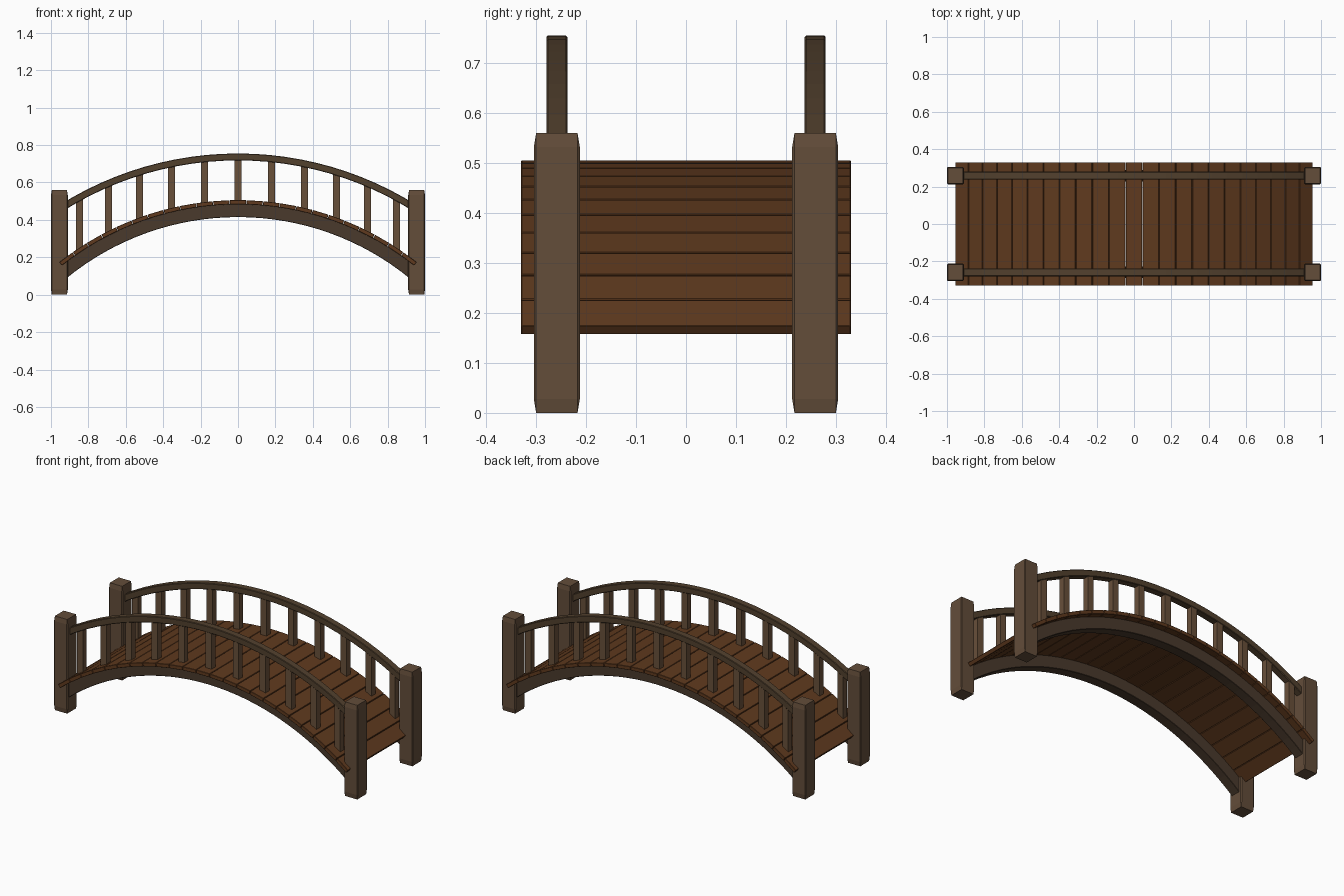
import bpy, bmesh
from math import sin, cos, radians

if "Cube" in bpy.data.objects:
    bpy.data.objects.remove(bpy.data.objects["Cube"])

CZ = -1.035            # height of the common arc centre
R_DECK = 1.54          # radius of walking surface
STEP = radians(3.335)  # angle from plank to plank
SIDE_Y = 0.2585        # posts, rails and beams line up here


def material(name, rgb):
    m = bpy.data.materials.new(name)
    m.diffuse_color = (*rgb, 1)
    m.use_nodes = True
    m.node_tree.nodes["Principled BSDF"].inputs["Base Color"].default_value = m.diffuse_color
    return m


POST = material("post_wood", (0.125, 0.074, 0.042))
RAIL = material("rail_wood", (0.085, 0.052, 0.027))
BEAM = material("beam_wood", (0.068, 0.042, 0.025))
BALUSTER = material("baluster_wood", (0.14, 0.08, 0.042))
DECK = material("deck_wood", (0.115, 0.042, 0.013))


def finish(name, bm, mat):
    bmesh.ops.recalc_face_normals(bm, faces=bm.faces[:])
    me = bpy.data.meshes.new(name)
    bm.to_mesh(me)
    bm.free()
    me.materials.append(mat)
    ob = bpy.data.objects.new(name, me)
    bpy.context.collection.objects.link(ob)
    return ob


def box(name, loc, size, mat, bevel=0.0, tilt=0.0, stretch=False):
    """Box; with stretch the chamfer is cut before scaling, so it follows the proportions."""
    bm = bmesh.new()
    bmesh.ops.create_cube(bm, size=1)
    if not stretch:
        bmesh.ops.scale(bm, vec=size, verts=bm.verts[:])
    if bevel:
        bmesh.ops.bevel(bm, geom=bm.edges[:], offset=bevel, segments=1, affect='EDGES')
    if stretch:
        bmesh.ops.scale(bm, vec=size, verts=bm.verts[:])
    ob = finish(name, bm, mat)
    ob.location = loc
    ob.rotation_euler = (0, tilt, 0)
    return ob


def arc_bar(name, y, width, r_in, r_out, x_end, segments, mat, chamfer):
    """Curved bar with a chamfered rectangular section swept along the arc."""
    w, c = width / 2, chamfer
    section = [(-w + c, r_in), (w - c, r_in), (w, r_in + c), (w, r_out - c),
               (w - c, r_out), (-w + c, r_out), (-w, r_out - c), (-w, r_in + c)]
    from math import asin
    a_end = asin(x_end / ((r_in + r_out) / 2))
    bm = bmesh.new()
    rings = []
    for i in range(segments + 1):
        a = a_end * (2 * i / segments - 1)
        rings.append([bm.verts.new((r * sin(a), y + dy, CZ + r * cos(a))) for dy, r in section])
    n = len(section)
    for p, q in zip(rings, rings[1:]):
        for j in range(n):
            bm.faces.new((p[j], p[(j + 1) % n], q[(j + 1) % n], q[j]))
    bm.faces.new(rings[0])
    bm.faces.new(rings[-1])
    return finish(name, bm, mat)


# deck planks
T = 0.022
for i in range(-11, 12):
    a, r = i * STEP, R_DECK - T / 2
    box(f"deck_plank_{i + 12}", (r * sin(a), 0, CZ + r * cos(a)),
        (0.0865, 0.66, T), DECK, bevel=0.0015, tilt=a)

for s, side in ((-1, "front"), (1, "back")):
    y = s * SIDE_Y
    # support beam under the deck and hand rail above it
    arc_bar(f"{side}_beam", y, 0.06, 1.45, R_DECK - T + 0.002, 0.94, 32, BEAM, 0.002)
    arc_bar(f"{side}_rail", y, 0.042, 1.753, 1.79, 0.95, 24, RAIL, 0.003)
    # corner posts
    for e, end in ((-1, "left"), (1, "right")):
        box(f"{side}_{end}_post", (e * 0.955, y, 0.28), (0.09, 0.092, 0.56),
            POST, bevel=0.05, stretch=True)
    # balusters, one on every second plank
    for k in range(-5, 6):
        x = R_DECK * sin(2 * k * STEP)
        low = CZ + (1.525 ** 2 - x * x) ** 0.5
        high = CZ + (1.77 ** 2 - x * x) ** 0.5
        box(f"{side}_baluster_{k + 6}", (x, y, (low + high) / 2),
            (0.038, 0.036, high - low), BALUSTER)
